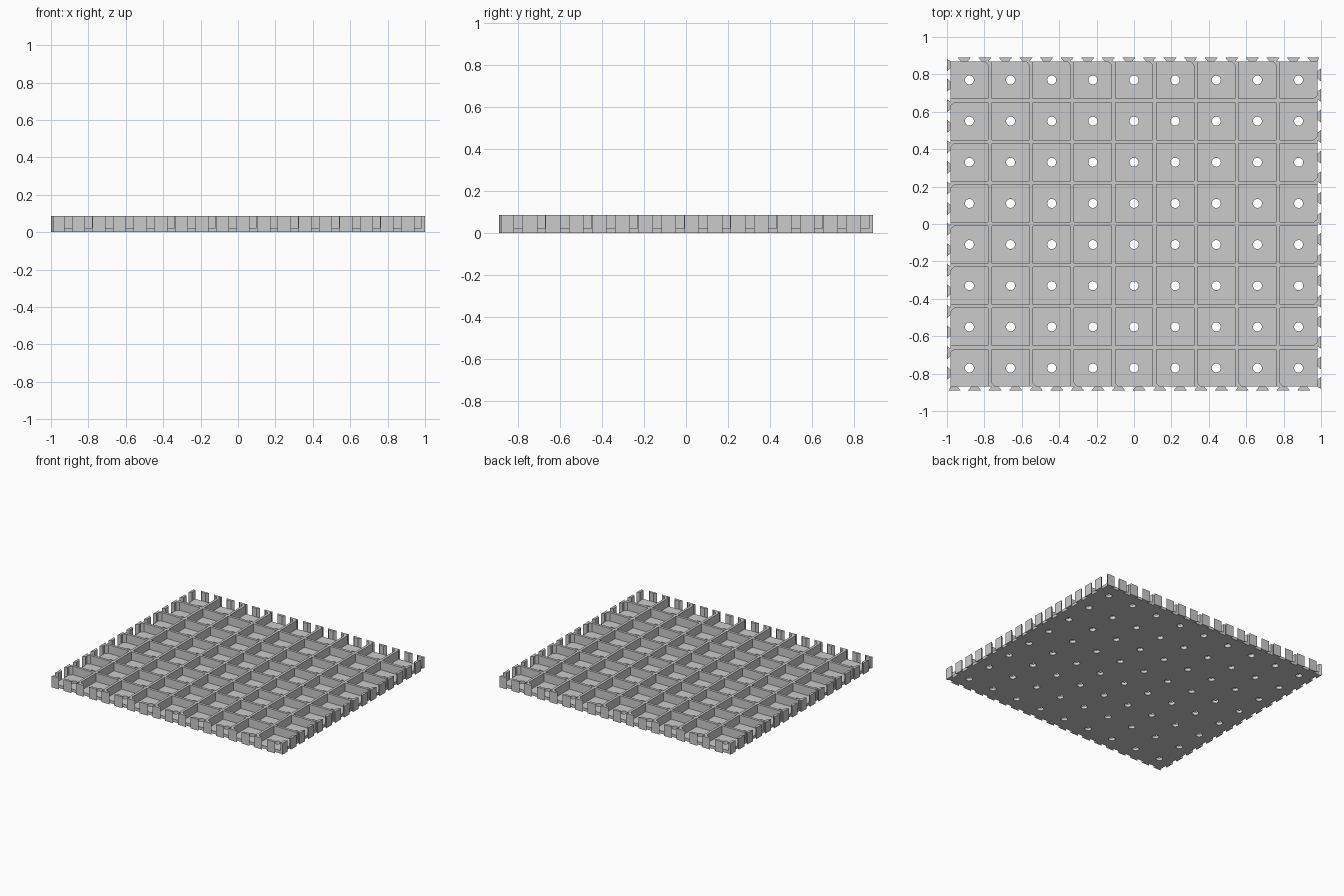
import bpy, bmesh, math

if "Cube" in bpy.data.objects:
    bpy.data.objects.remove(bpy.data.objects["Cube"], do_unlink=True)

COLS, ROWS, PITCH = 9, 8, 0.22
HEIGHT, FLOOR, WALL = 0.088, 0.022, 0.02
LIP = 0.01                                 # half the depth of an edge tooth
HALF_X, HALF_Y = COLS * PITCH / 2, ROWS * PITCH / 2

grey = bpy.data.materials.new("light grey plastic")
grey.use_nodes = True
colour = (0.6, 0.6, 0.6, 1)
grey.diffuse_color = colour
grey.node_tree.nodes["Principled BSDF"].inputs["Base Color"].default_value = colour


def add_prism(bm, points, z0, z1):
    """Extrude a flat outline from z0 to z1."""
    face = bm.faces.new([bm.verts.new((x, y, z0)) for x, y in points])
    up = bmesh.ops.extrude_face_region(bm, geom=[face])["geom"]
    top = [v for v in up if isinstance(v, bmesh.types.BMVert)]
    bmesh.ops.translate(bm, verts=top, vec=(0, 0, z1 - z0))


def add_box(bm, x0, x1, y0, y1, z0, z1):
    add_prism(bm, [(x0, y0), (x1, y0), (x1, y1), (x0, y1)], z0, z1)


def finish(name, bm):
    bmesh.ops.recalc_face_normals(bm, faces=bm.faces[:])
    mesh = bpy.data.meshes.new(name)
    bm.to_mesh(mesh)
    bm.free()
    mesh.materials.append(grey)
    obj = bpy.data.objects.new(name, mesh)
    bpy.context.collection.objects.link(obj)
    return obj


def turned(points, quarter):
    """Rotate outline points by quarter turns about the centre."""
    for _ in range(quarter):
        points = [(-y, x) for x, y in points]
    return points


# Floor plate with one round hole per cell
bm = bmesh.new()
add_box(bm, LIP - HALF_X, HALF_X - LIP, LIP - HALF_Y, HALF_Y - LIP, 0, FLOOR)
floor = finish("floor_plate", bm)

bm = bmesh.new()
SIDES, RADIUS = 24, 0.024
for i in range(COLS):
    for j in range(ROWS):
        cx = (i + 0.5) * PITCH - HALF_X
        cy = (j + 0.5) * PITCH - HALF_Y
        ring = [2 * math.pi * k / SIDES for k in range(SIDES)]
        add_prism(bm, [(cx + RADIUS * math.cos(a), cy + RADIUS * math.sin(a))
                       for a in ring], -0.1, 0.1)
cutter = finish("hole_cutter", bm)
cutter.hide_render = True
cutter.hide_viewport = True
cut = floor.modifiers.new("holes", "BOOLEAN")
cut.operation = "DIFFERENCE"
cut.solver = "EXACT"
cut.object = cutter
bpy.context.view_layer.update()
cut_mesh = bpy.data.meshes.new_from_object(
    floor.evaluated_get(bpy.context.evaluated_depsgraph_get()))
floor.modifiers.clear()
floor.data = cut_mesh
bpy.data.objects.remove(cutter, do_unlink=True)

# Dividing walls in both directions
bm = bmesh.new()
for i in range(1, COLS):
    x = i * PITCH - HALF_X
    add_box(bm, x - WALL / 2, x + WALL / 2, LIP - HALF_Y, HALF_Y - LIP, FLOOR / 2, HEIGHT)
finish("cross_walls", bm)
bm = bmesh.new()
for j in range(1, ROWS):
    y = j * PITCH - HALF_Y
    add_box(bm, LIP - HALF_X, HALF_X - LIP, y - WALL / 2, y + WALL / 2, FLOOR / 2, HEIGHT)
finish("long_walls", bm)

# Dovetail teeth on each edge, with a small web joining every second one to its wall
STEP = PITCH / 2
OUTER, INNER = 0.035, 0.019
sides = [("back", HALF_X, HALF_Y, COLS), ("left_hand", HALF_Y, HALF_X, ROWS),
         ("front", HALF_X, HALF_Y, COLS), ("right_hand", HALF_Y, HALF_X, ROWS)]
turns = {"back": 0, "right_hand": 1, "front": 2, "left_hand": 3}
for name, half, edge, cells in sides:
    bm = bmesh.new()
    near, far = edge - LIP, edge + LIP
    for k in range(2 * cells):
        t = half - STEP / 4 - k * STEP
        tooth = [(t - INNER, near), (min(t + INNER, half), near),
                 (min(t + OUTER, half), far), (t - OUTER, far)]
        add_prism(bm, turned(tooth, turns[name]), 0, HEIGHT)
        if k % 2 == 0 and k > 0:
            w = t + STEP / 4
            web = [(w - WALL / 2, near - WALL), (w + WALL / 2, near - WALL),
                   (w + WALL / 2, near), (t, near)]
            add_prism(bm, turned(web, turns[name]), FLOOR / 2, HEIGHT)
    finish(name + "_edge_teeth", bm)
